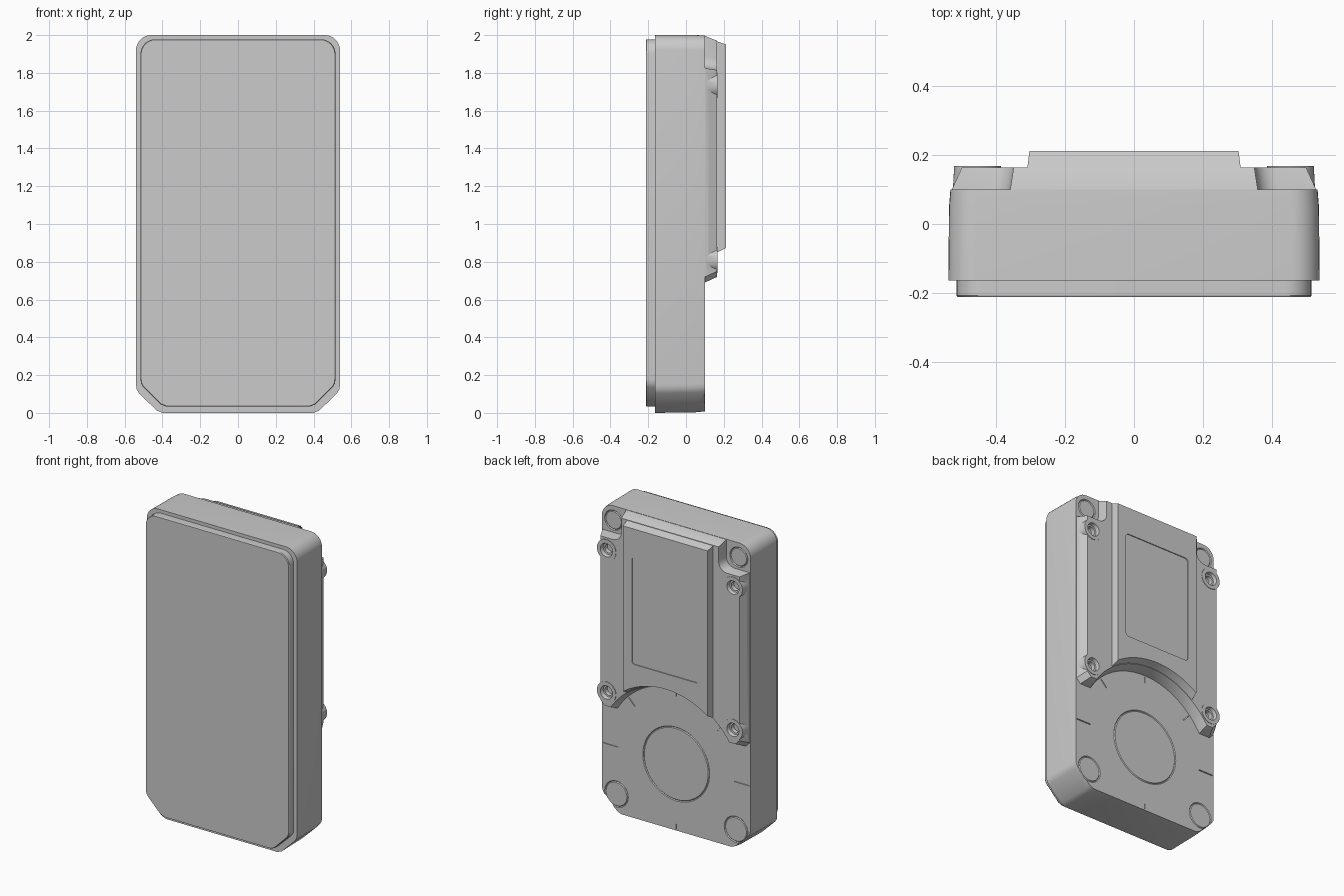
import bpy, bmesh, math
from math import sin, cos, pi, sqrt

cube = bpy.data.objects.get("Cube")
if cube:
    bpy.data.objects.remove(cube, do_unlink=True)

grey = bpy.data.materials.new("plain grey")
grey.use_nodes = True
grey.diffuse_color = (0.6, 0.6, 0.6, 1)
grey.node_tree.nodes["Principled BSDF"].inputs["Base Color"].default_value = (0.6, 0.6, 0.6, 1)

BACK, PLATE, PANEL = 0.10, 0.165, 0.213   # depth of each rear level
DIAL_Z = 0.44


def mirrored(half):
    """Close a right-hand (x, z) outline with its mirror image."""
    return half + [(-x, z) for x, z in reversed(half) if x > 1e-6]


def arc(cx, cz, r, a0, a1, n=8):
    angles = [math.radians(a0 + (a1 - a0) * i / n) for i in range(n + 1)]
    return [(cx + r * cos(a), cz + r * sin(a)) for a in angles]


def loft(name, sections):
    """Skin a solid through (y, outline) sections."""
    bm = bmesh.new()
    rings = [[bm.verts.new((x, y, z)) for x, z in pts] for y, pts in sections]
    n = len(rings[0])
    bm.faces.new(rings[0])
    bm.faces.new(rings[-1])
    for a, b in zip(rings, rings[1:]):
        for i in range(n):
            j = (i + 1) % n
            bm.faces.new((a[i], a[j], b[j], b[i]))
    bmesh.ops.recalc_face_normals(bm, faces=bm.faces)
    mesh = bpy.data.meshes.new(name)
    bm.to_mesh(mesh)
    bm.free()
    obj = bpy.data.objects.new(name, mesh)
    bpy.context.collection.objects.link(obj)
    mesh.materials.append(grey)
    return obj


def disc(name, x, z, sections):
    return loft(name, [(y, arc(x, z, r, 0, 352.5, 47)) for y, r in sections])


def groove_ring(x, z, r):
    bpy.ops.mesh.primitive_torus_add(location=(x, BACK, z), rotation=(pi / 2, 0, 0),
                                     major_radius=r, minor_radius=0.005,
                                     major_segments=48, minor_segments=4)
    return bpy.context.object


def groove_tick(angle, r0, r1):
    a, w = math.radians(angle), 0.003
    u, v = (cos(a), sin(a)), (-sin(a) * w, cos(a) * w)
    pts = [(u[0] * r + s * v[0], DIAL_Z + u[1] * r + s * v[1])
           for r, s in ((r0, -1), (r1, -1), (r1, 1), (r0, 1))]
    return loft("tick_cutter", [(BACK - 0.006, pts), (BACK + 0.006, pts)])


def combine(obj, others, operation):
    """Apply booleans one by one and drop the helper objects."""
    bpy.context.view_layer.objects.active = obj
    for other in others:
        other.hide_render = True
        mod = obj.modifiers.new("cut", 'BOOLEAN')
        mod.operation, mod.solver, mod.object = operation, 'EXACT', other
        bpy.ops.object.modifier_apply(modifier=mod.name)
        bpy.data.objects.remove(other, do_unlink=True)


# Casing outline: rounded top corners, cut bottom corners
def casing(half_width, z0, z1):
    half = [(0.40, 0), (0.43, 0.012), (0.525, 0.105), (0.537, 0.125), (0.54, 0.15)]
    half += arc(0.46, 1.92, 0.08, 0, 90)
    kx, kz = half_width / 0.54, (z1 - z0) / 2
    return mirrored([(x * kx, z0 + z * kz) for x, z in half])


# Raised rear plate outline: dial arc below, notched corners above
def plate_outline(edge, bottom, radius, top, notch_x, notch_z):
    end = math.degrees(math.asin((bottom - DIAL_Z) / radius))
    half = arc(0, DIAL_Z, radius, 90, end, 16)
    half[0] = (0, DIAL_Z + radius)
    half += [(edge - 0.03, bottom), (edge, bottom + 0.03), (edge, notch_z)]
    half += arc(notch_x + 0.06, notch_z + 0.06, 0.06, 270, 180, 6)
    half += [(notch_x, top)]
    return mirrored(half)


def panel_outline(edge, radius, top):
    start = math.degrees(math.acos(edge / radius))
    half = arc(0, DIAL_Z, radius, 90, start, 12)
    half[0] = (0, DIAL_Z + radius)
    return mirrored(half + [(edge, top)])


# Main body
body = loft("body", [(-0.165, casing(0.54, 0, 2)),
                     (0.05, casing(0.538, 0.003, 2)),
                     (BACK, casing(0.534, 0.008, 1.998))])

# Front screen slab
screen = loft("front_screen", [(-0.213, casing(0.513, 0.037, 1.975)),
                               (-0.208, casing(0.516, 0.034, 1.978)),
                               (-0.16, casing(0.516, 0.034, 1.978))])

# Engraved rings and dial ticks on the rear of the body
cutters = [groove_ring(0, DIAL_Z, 0.235)]
for s in (-1, 1):
    cutters += [groove_ring(s * 0.45, 1.905, 0.06), groove_ring(s * 0.43, 0.13, 0.08)]
for angle, inner, outer in ((0, 0.42, 0.525), (180, 0.42, 0.525), (90, 0.44, 0.48),
                            (270, 0.39, 0.425), (45, 0.42, 0.48), (135, 0.42, 0.48)):
    cutters.append(groove_tick(angle, inner, outer))
combine(body, cutters, 'DIFFERENCE')

# Rear plate with four screw bosses
base = plate_outline(0.53, 0.69, 0.49, 1.996, 0.36, 1.825)
plate = loft("rear_plate", [(BACK - 0.01, base), (BACK, base),
                            (PLATE, plate_outline(0.50, 0.72, 0.51, 1.97, 0.35, 1.815))])
spots = [(s * 0.455, z) for s in (-1, 1) for z in (0.81, 1.735)]
combine(plate, [disc("boss", x, z, [(BACK - 0.005, 0.072), (PLATE + 0.003, 0.068)])
                for x, z in spots], 'UNION')
combine(plate, [disc("hole", x, z, [(PLATE - 0.045, 0.026), (PLATE - 0.02, 0.028),
                                    (PLATE - 0.019, 0.038), (PLATE + 0.01, 0.045)])
                for x, z in spots], 'DIFFERENCE')

# Raised centre panel with a shallow label recess
panel = loft("centre_panel", [(PLATE - 0.015, panel_outline(0.312, 0.508, 1.972)),
                              (PANEL, panel_outline(0.304, 0.53, 1.95))])
label = mirrored(arc(0.22, 1.09, 0.02, -90, 0, 4) + arc(0.22, 1.75, 0.02, 0, 90, 4))
combine(panel, [loft("label_cutter", [(PANEL - 0.006, label), (PANEL + 0.01, label)])],
        'DIFFERENCE')

# Smooth the rounded sides, keep edges crisp
for obj in (body, screen, plate, panel):
    bpy.ops.object.select_all(action='DESELECT')
    obj.select_set(True)
    bpy.context.view_layer.objects.active = obj
    obj.data.materials.clear()
    obj.data.materials.append(grey)
    bpy.ops.object.shade_smooth_by_angle(angle=math.radians(25))
